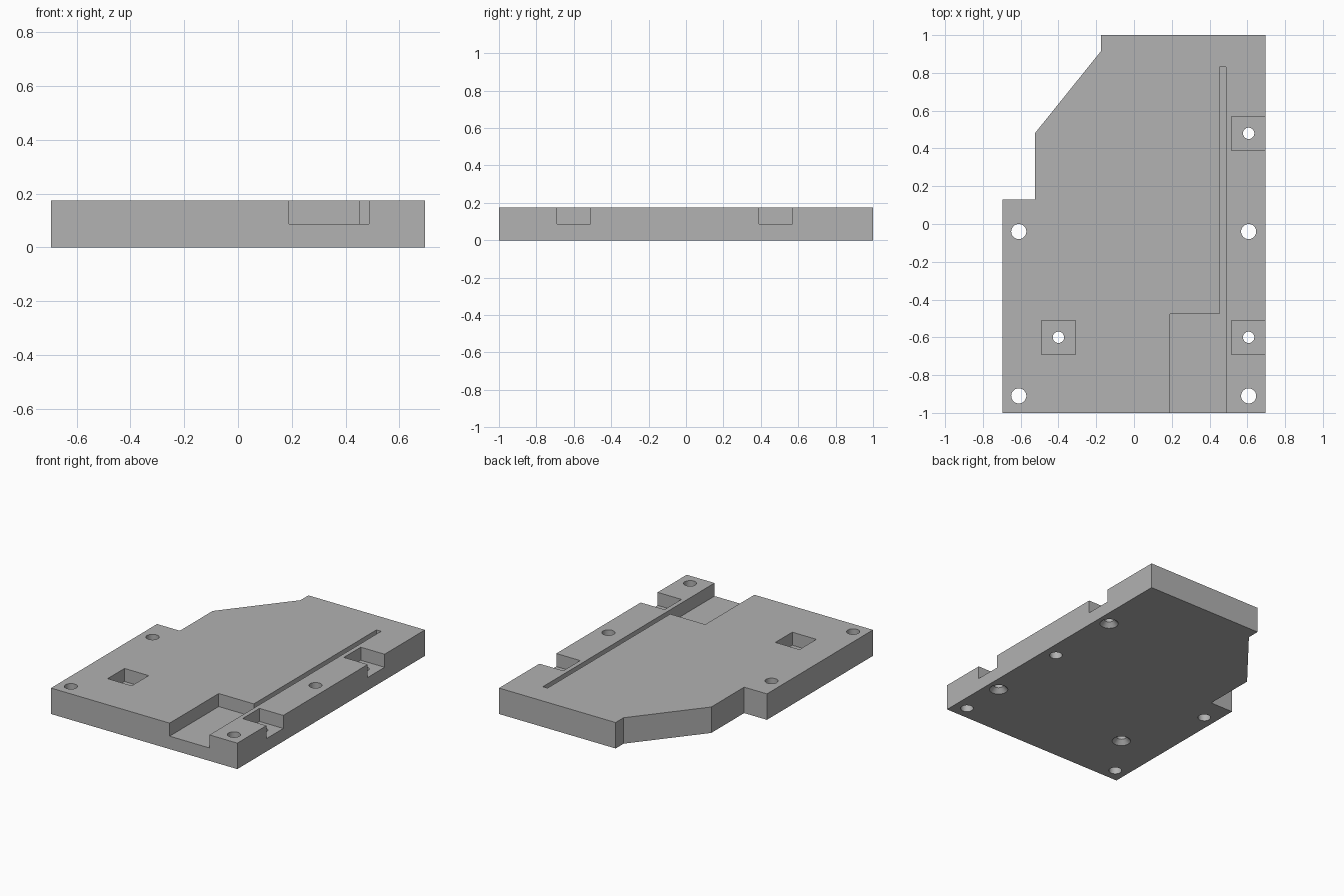
import bpy
import bmesh
from mathutils import Matrix

HEIGHT = 0.175
FLOOR = 0.087

cube = bpy.data.objects.get("Cube")
if cube:
    bpy.data.objects.remove(cube, do_unlink=True)

grey = bpy.data.materials.new("mid grey")
grey.use_nodes = True
grey.diffuse_color = (0.445, 0.445, 0.445, 1)
grey.node_tree.nodes["Principled BSDF"].inputs["Base Color"].default_value = grey.diffuse_color


def add_object(name, bm):
    bmesh.ops.recalc_face_normals(bm, faces=bm.faces)
    mesh = bpy.data.meshes.new(name)
    bm.to_mesh(mesh)
    bm.free()
    mesh.materials.append(grey)
    obj = bpy.data.objects.new(name, mesh)
    bpy.context.collection.objects.link(obj)
    return obj


def prism(name, outline, z0, z1):
    bm = bmesh.new()
    face = bm.faces.new([bm.verts.new((x, y, z0)) for x, y in outline])
    top = bmesh.ops.extrude_face_region(bm, geom=[face])["geom"]
    verts = [v for v in top if isinstance(v, bmesh.types.BMVert)]
    bmesh.ops.translate(bm, verts=verts, vec=(0, 0, z1 - z0))
    return add_object(name, bm)


def cone(name, x, y, r0, r1, z0, z1):
    bm = bmesh.new()
    bmesh.ops.create_cone(bm, cap_ends=True, segments=40, radius1=r0, radius2=r1,
                          depth=z1 - z0, matrix=Matrix.Translation((x, y, (z0 + z1) / 2)))
    return add_object(name, bm)


# Base plate with the stepped, slanted left rear corner
plate = prism("base_plate", [(-0.695, -1), (0.695, -1), (0.695, 1), (-0.175, 1),
                             (-0.175, 0.915), (-0.525, 0.48), (-0.525, 0.13),
                             (-0.695, 0.13)], 0, HEIGHT)
cutters = []

# Front recess running into the long narrow slot
cutters.append(prism("slot_cutter", [(0.19, -1.1), (0.487, -1.1), (0.487, 0.83),
                                     (0.452, 0.83), (0.452, -0.477), (0.19, -0.477)],
                     FLOOR, 0.3))

# Square nut pockets, with countersunk screw holes from below
for x, y in [(0.607, 0.48), (0.607, -0.6), (-0.4, -0.6)]:
    edge = 0.8 if x > 0 else x + 0.09
    cutters.append(prism("pocket_cutter", [(x - 0.09, y - 0.09), (edge, y - 0.09),
                                           (edge, y + 0.09), (x - 0.09, y + 0.09)],
                         FLOOR, 0.3))
    cutters.append(cone("screw_hole_cutter", x, y, 0.03, 0.03, -0.1, 0.13))
    cutters.append(cone("countersink_cutter", x, y, 0.067, 0.03, -0.01, 0.03))

# Plain mounting holes
for x in (-0.61, 0.607):
    for y in (-0.04, -0.91):
        cutters.append(cone("mounting_hole_cutter", x, y, 0.04, 0.04, -0.1, 0.3))

for cutter in cutters:
    mod = plate.modifiers.new(cutter.name, "BOOLEAN")
    mod.operation = "DIFFERENCE"
    mod.solver = "EXACT"
    mod.object = cutter
    cutter.hide_render = True
    cutter.hide_set(True)

# Bake the cuts, drop the cutters and smooth the hole walls
bpy.context.view_layer.update()
graph = bpy.context.evaluated_depsgraph_get()
cut_mesh = bpy.data.meshes.new_from_object(plate.evaluated_get(graph))
plate.modifiers.clear()
plate.data = cut_mesh
for cutter in cutters:
    bpy.data.objects.remove(cutter, do_unlink=True)
bpy.ops.object.select_all(action="DESELECT")
plate.select_set(True)
bpy.context.view_layer.objects.active = plate
bpy.ops.object.shade_smooth_by_angle(angle=0.5)
